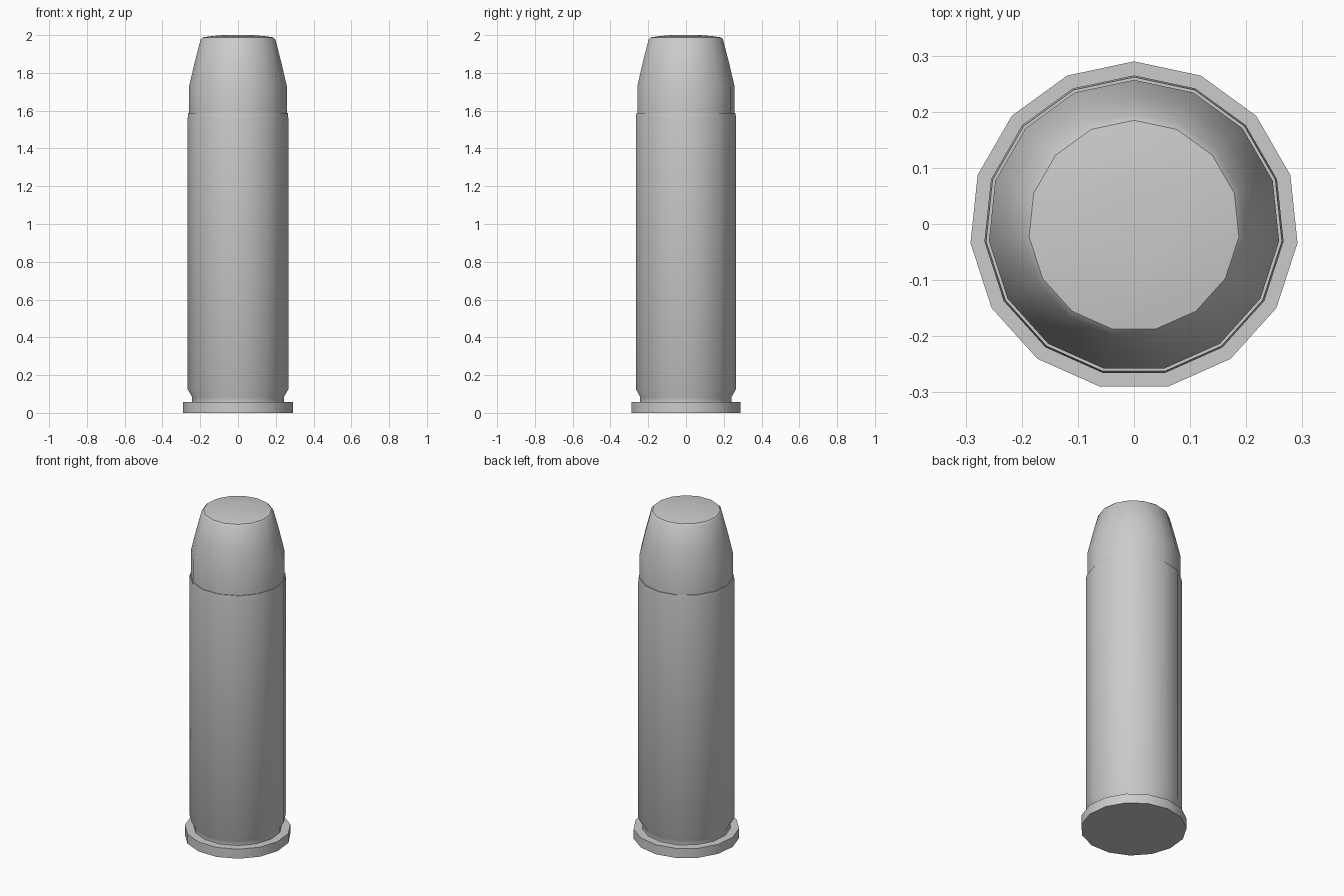
import bpy, bmesh, math

if "Cube" in bpy.data.objects:
    bpy.data.objects.remove(bpy.data.objects["Cube"])

SIDES = 15
Y_OFFSET = -0.0032  # an odd-sided ring is centred by its extents


def lathe(name, profile):
    """Revolve (radius, z) points; radius 0 makes a closing pole."""
    bm = bmesh.new()
    rings = []
    for r, z in profile:
        if r == 0:
            rings.append([bm.verts.new((0, Y_OFFSET, z))] * SIDES)
            continue
        ring = []
        for i in range(SIDES):
            a = math.pi / 2 + 2 * math.pi * i / SIDES
            ring.append(bm.verts.new((r * math.cos(a), Y_OFFSET + r * math.sin(a), z)))
        rings.append(ring)
    for low, high in zip(rings, rings[1:]):
        for i in range(SIDES):
            j = (i + 1) % SIDES
            bm.faces.new(list(dict.fromkeys((low[i], low[j], high[j], high[i]))))
    mesh = bpy.data.meshes.new(name)
    bm.to_mesh(mesh)
    bm.free()
    obj = bpy.data.objects.new(name, mesh)
    bpy.context.collection.objects.link(obj)
    bpy.ops.object.select_all(action='DESELECT')
    obj.select_set(True)
    bpy.context.view_layer.objects.active = obj
    bpy.ops.object.shade_smooth_by_angle(angle=math.radians(32))
    return obj


# Casing: flat base, rim, extractor groove, straight wall, rolled mouth
lathe("casing", [
    (0, 0), (0.293, 0), (0.293, 0.058), (0.245, 0.058), (0.245, 0.085),
    (0.268, 0.125), (0.268, 1.56), (0.265, 1.588), (0.259, 1.588),
])

# Bullet: short cylinder, tapered nose, softly rounded flat tip
lathe("bullet", [
    (0.260, 1.585), (0.260, 1.73), (0.232, 1.85), (0.199, 1.977),
    (0.188, 1.988), (0.14, 1.995), (0.075, 2.0), (0, 2.0),
])
